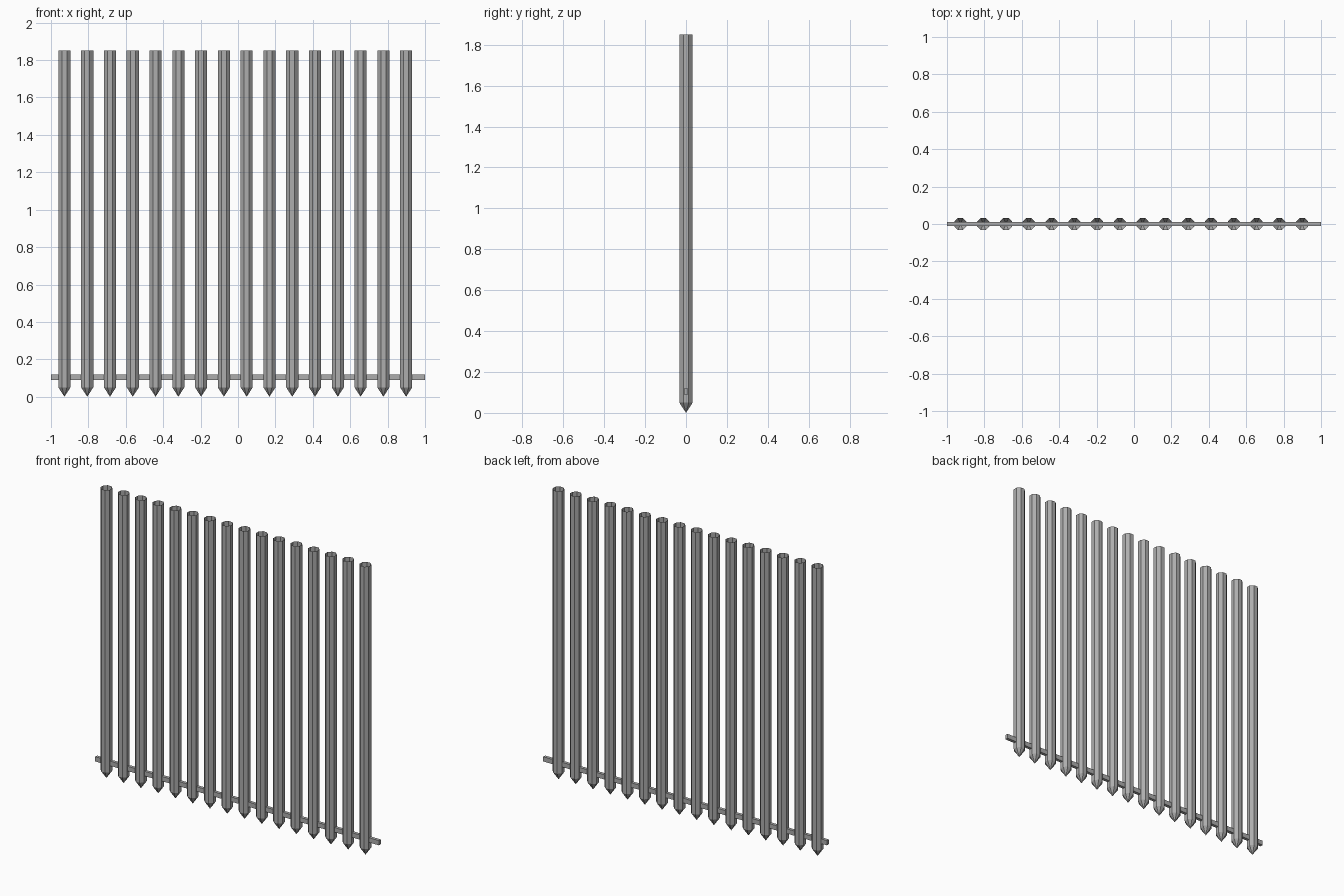
import bpy, bmesh
from math import radians
from mathutils import Matrix

cube = bpy.data.objects.get("Cube")
if cube:
    bpy.data.objects.remove(cube, do_unlink=True)

COUNT, PITCH, FIRST_X = 16, 0.1218, -0.928
SIDES, RADIUS = 8, 0.035
TOP, SHOULDER = 1.85, 0.05

# Plain grey iron
iron = bpy.data.materials.new("grey_iron")
iron.use_nodes = True
colour = (0.42, 0.42, 0.42, 1)
iron.diffuse_color = colour
iron.node_tree.nodes["Principled BSDF"].inputs["Base Color"].default_value = colour


def add_object(name, mesh, location):
    obj = bpy.data.objects.new(name, mesh)
    obj.location = location
    bpy.context.collection.objects.link(obj)
    return obj


def new_mesh(name, bm):
    mesh = bpy.data.meshes.new(name)
    bm.to_mesh(mesh)
    bm.free()
    mesh.materials.append(iron)
    return mesh


# Hollow octagonal stake, open at the top, pointed at the bottom
bm = bmesh.new()
ring = bmesh.ops.create_circle(bm, segments=SIDES, radius=RADIUS,
                               matrix=Matrix.Rotation(radians(180 / SIDES), 4, "Z"))["verts"]
bmesh.ops.translate(bm, verts=ring, vec=(0, 0, SHOULDER))
edges = bm.edges[:]
wall = bmesh.ops.extrude_edge_only(bm, edges=edges)["geom"]
bmesh.ops.translate(bm, verts=[g for g in wall if isinstance(g, bmesh.types.BMVert)],
                    vec=(0, 0, TOP - SHOULDER))
tip = bm.verts.new((0, 0, 0))
for edge in edges:
    bm.faces.new((*edge.verts, tip))
bmesh.ops.recalc_face_normals(bm, faces=bm.faces[:])
stake_mesh = new_mesh("stake", bm)

for i in range(COUNT):
    add_object(f"stake_{i + 1}", stake_mesh, (FIRST_X + i * PITCH, 0, 0))

# Thin rail joining the stakes
bm = bmesh.new()
bmesh.ops.create_cube(bm, size=1, matrix=Matrix.Diagonal((2, 0.02, 0.03, 1)))
add_object("rail", new_mesh("rail", bm), (0, 0, 0.105))
